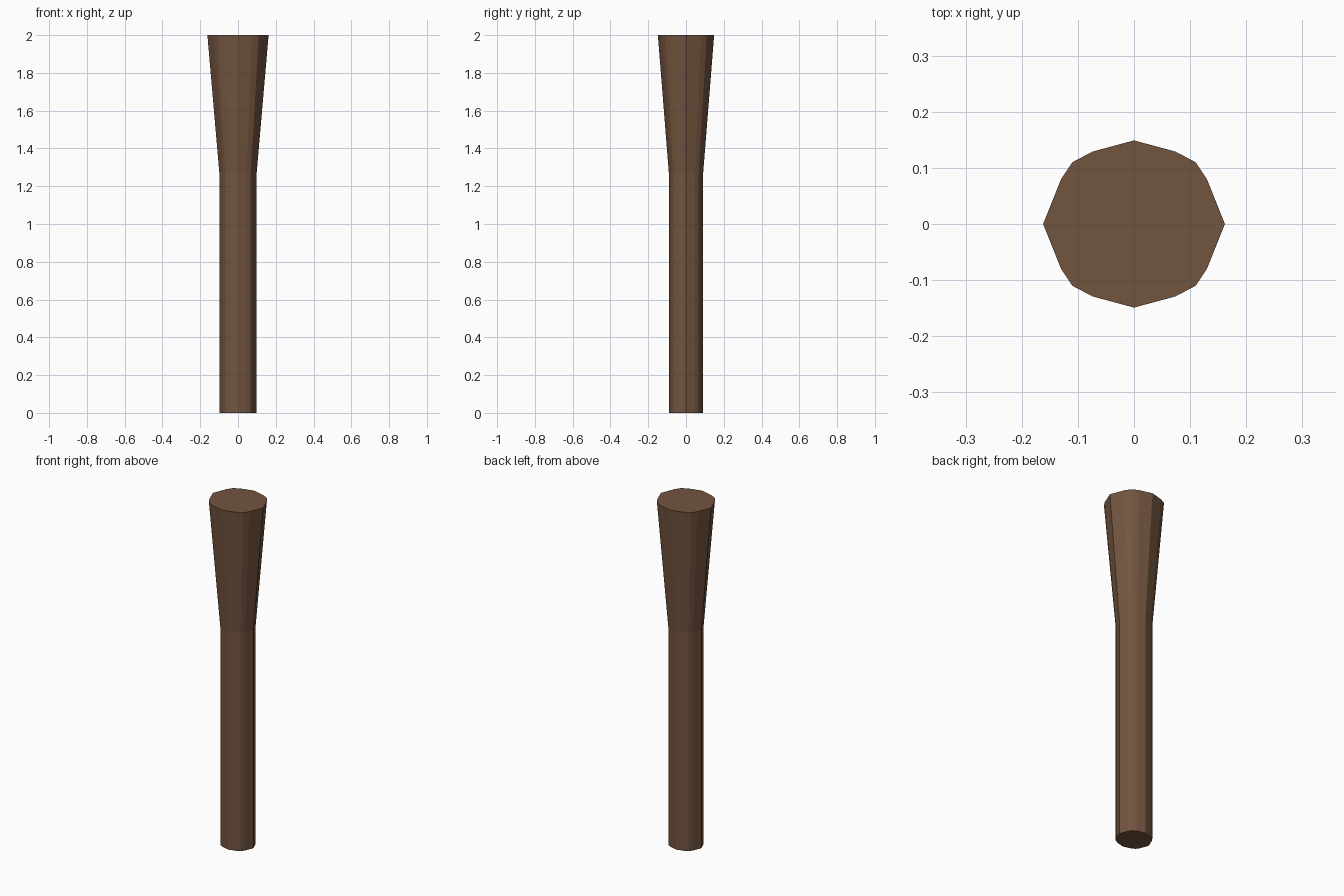
import bpy, bmesh

if "Cube" in bpy.data.objects:
    bpy.data.objects.remove(bpy.data.objects["Cube"])

# Quarter outline of the flared top, mirrored into a full 16-sided ring
quarter = [(0.162, 0), (0.13, 0.08), (0.11, 0.11), (0.074, 0.129), (0, 0.149)]
half = quarter + [(-x, y) for x, y in quarter[-2::-1]]
outline = half + [(x, -y) for x, y in half[-2:0:-1]]

# Ring heights and scales: straight shaft, then a flare
levels = [(0, 0.61), (1.27, 0.61), (2, 1)]

bm = bmesh.new()
rings = [[bm.verts.new((x * s, y * s, z)) for x, y in outline] for z, s in levels]
n = len(outline)
for low, high in zip(rings, rings[1:]):
    for i in range(n):
        j = (i + 1) % n
        bm.faces.new((low[i], low[j], high[j], high[i]))
bm.faces.new(rings[0][::-1])
bm.faces.new(rings[-1])

# Flared club
mesh = bpy.data.meshes.new("flared_club")
bm.to_mesh(mesh)
bm.free()
club = bpy.data.objects.new("flared_club", mesh)
bpy.context.collection.objects.link(club)

wood = bpy.data.materials.new("brown_wood")
wood.diffuse_color = (0.17, 0.09, 0.05, 1)
wood.use_nodes = True
wood.node_tree.nodes["Principled BSDF"].inputs["Base Color"].default_value = wood.diffuse_color
mesh.materials.append(wood)
